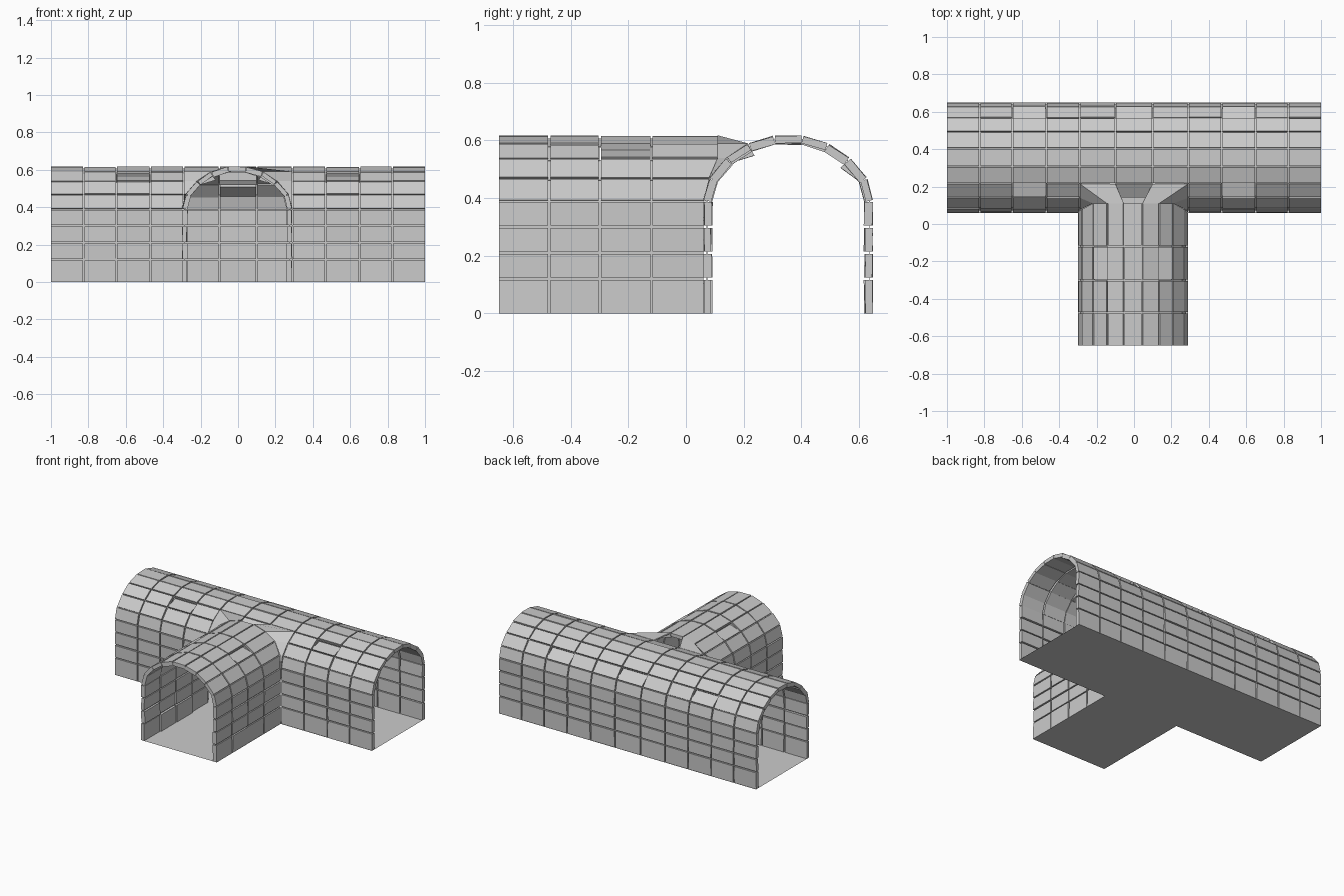
import bpy, bmesh, random
from mathutils import Vector

random.seed(4)
cube = bpy.data.objects.get("Cube")
if cube:
    bpy.data.objects.remove(cube)

stone = bpy.data.materials.new("light_grey_stone")
stone.use_nodes = True
GREY = (0.6, 0.6, 0.6, 1)
stone.diffuse_color = GREY
stone.node_tree.nodes["Principled BSDF"].inputs["Base Color"].default_value = GREY

# Arch cross-section: offset from the centre line, height
HALF = [(.295, 0), (.295, .12), (.295, .21), (.295, .30), (.295, .39),
        (.275, .47), (.215, .54), (.14, .59), (.05, .618)]
ARCH = [Vector((-u, z)) for u, z in HALF] + [Vector(p) for p in reversed(HALF)]
MAIN_Y, BRANCH_X = .355, -.005
FRONT_SLOT, BACK_SLOT = 6, 11


def to_main(t, p):
    return Vector((t, MAIN_Y + p.x, p.y))


def to_branch(t, p):
    return Vector((BRANCH_X + p.x, t, p.y))


def branch_end(i):
    # The branch stops where its profile meets the main wall
    k = min(i, len(ARCH) - 1 - i)
    return min(MAIN_Y - HALF[k][0], .11)


def finish(name, bm):
    bmesh.ops.recalc_face_normals(bm, faces=bm.faces)
    mesh = bpy.data.meshes.new(name)
    bm.to_mesh(mesh)
    bm.free()
    mesh.materials.append(stone)
    obj = bpy.data.objects.new(name, mesh)
    bpy.context.collection.objects.link(obj)
    return obj


def add_block(bm, place, row, t0, t1, gap, outer, thick):
    """Hexahedral stone; t0, t1 and outer hold one value per profile edge."""
    a, b = ARCH[row], ARCH[row + 1]
    along = (b - a).normalized()
    inward = Vector((along.y, -along.x))
    a = a + along * gap if row > 0 else a
    b = b - along * gap if row < len(ARCH) - 2 else b
    rings = []
    for d in (0, thick):
        pa, pb = a + inward * (outer[0] + d), b + inward * (outer[1] + d)
        rings.append([bm.verts.new(place(t, p)) for t, p in
                      ((t0[0], pa), (t1[0], pa), (t1[1], pb), (t0[1], pb))])
    top, low = rings
    bm.faces.new(top)
    bm.faces.new(low[::-1])
    for i in range(4):
        j = (i + 1) % 4
        bm.faces.new((top[i], low[i], low[j], top[j]))


def build_vault(prefix, place, cuts, slots, opening=None, end=None):
    blocks, liner = bmesh.new(), bmesh.new()
    last = len(cuts) - 2
    for col in range(last + 1):
        for row in range(len(ARCH) - 1):
            if opening and opening(col, row):
                continue
            t0, t1 = [cuts[col]] * 2, [cuts[col + 1]] * 2
            if end and col == last:
                t1 = [end(row), end(row + 1)]
            sunk = slots(col, row)
            if not sunk:
                add_block(liner, place, row, t0, t1, 0, (.012, .012), .003)
            g0 = .004 if col else 0
            g1 = .004 if col < last else 0
            outer = sunk or [random.uniform(0, .004) for _ in "ab"]
            add_block(blocks, place, row, [t + g0 for t in t0], [t - g1 for t in t1],
                      .004, outer, random.uniform(.022, .03))
    finish(prefix + "_blocks", blocks)
    finish(prefix + "_mortar", liner)


# Main passage, open at the front where the branch joins
MAIN_CUTS = [-1, -.825, -.65, -.47, -.29, -.1, .1, .29, .47, .65, .825, 1]


def main_slots(col, row):
    if col % 3 == 2:
        return {FRONT_SLOT: (0, .025), BACK_SLOT: (.02, 0)}.get(row)


build_vault("main_vault", to_main, MAIN_CUTS, main_slots,
            opening=lambda c, r: 4 <= c <= 6 and r <= FRONT_SLOT)


# Branch passage
def branch_slots(col, row):
    if col == 2:
        return {FRONT_SLOT: (0, .025), 10: (.025, 0)}.get(row)


build_vault("branch_vault", to_branch, [-.65, -.475, -.3, -.12, .06],
            branch_slots, end=branch_end)

# Skirt joining the branch arch to the main vault
bm = bmesh.new()
near, far = [], []
for i in range(4, len(ARCH) - 4):
    p = ARCH[i]
    side = -1 if p.x < 0 else 1
    k = min(i, len(ARCH) - 1 - i)
    near.append(bm.verts.new(to_branch(branch_end(i), p)))
    u, z = HALF[min(k, 7)]
    x = .1 if k == 8 else .29
    far.append(bm.verts.new((side * x, MAIN_Y - u, z)))
for i in range(len(near) - 1):
    if i != len(near) // 2 - 1:
        bm.faces.new((near[i], near[i + 1], far[i + 1], far[i]))
skirt = finish("junction_skirt", bm)
solid = skirt.modifiers.new("thickness", 'SOLIDIFY')
solid.thickness = .008

# Loose stone above the junction
bm = bmesh.new()
add_block(bm, to_main, FRONT_SLOT, [-.1] * 2, [.1] * 2, .003, (0, .003), .028)
finish("junction_keystone", bm)

# T-shaped floor
bm = bmesh.new()
w, yf, yb = .295, MAIN_Y - .295, MAIN_Y + .295
plan = [(-1, yf), (BRANCH_X - w, yf), (BRANCH_X - w, -.65), (BRANCH_X + w, -.65),
        (BRANCH_X + w, yf), (1, yf), (1, yb), (-1, yb)]
bm.faces.new([bm.verts.new((x, y, 0)) for x, y in plan])
finish("floor", bm)
